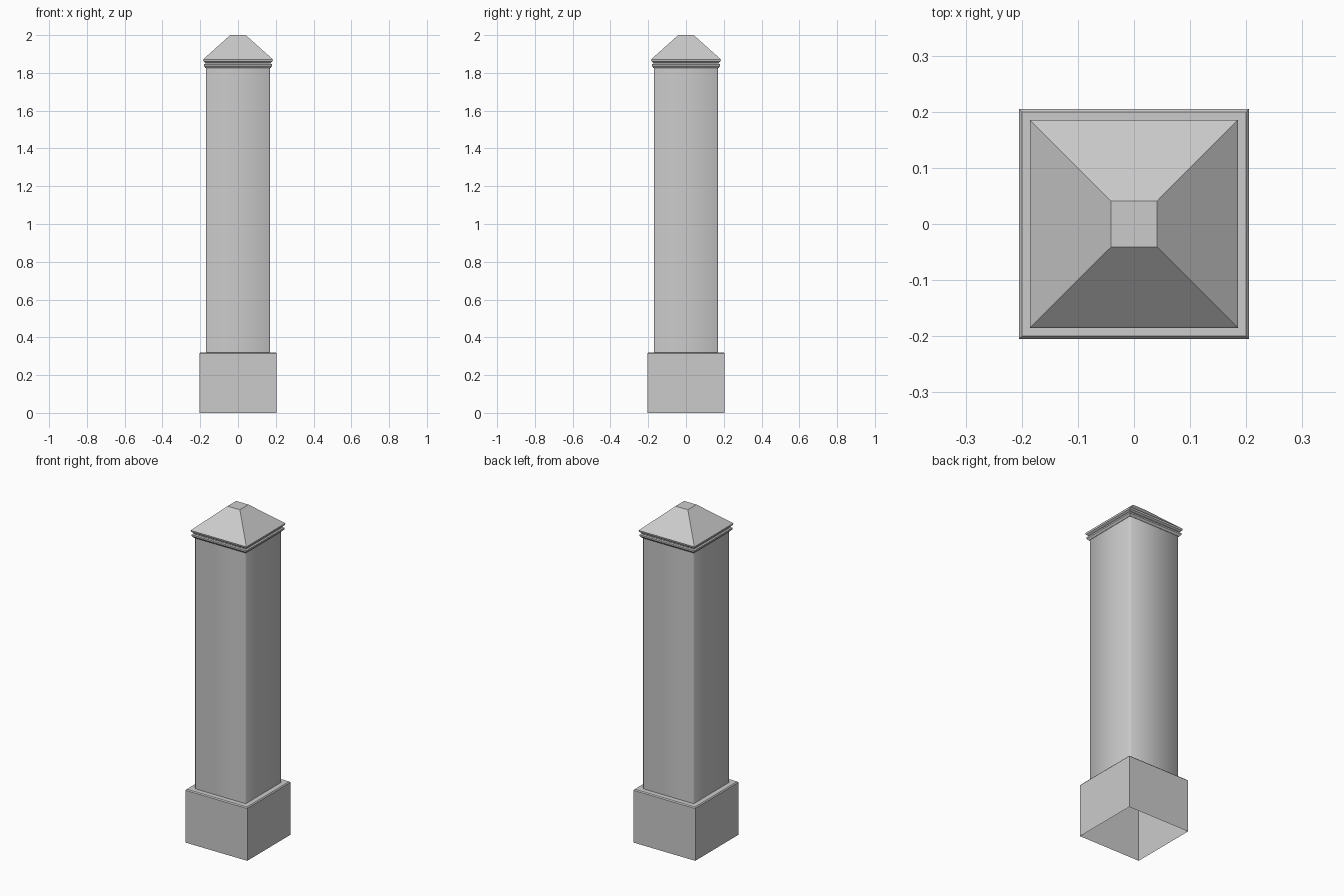
import bpy
import bmesh
import math

if "Cube" in bpy.data.objects:
    bpy.data.objects.remove(bpy.data.objects["Cube"])


def square_ring(bm, half, z, chamfer=0.0):
    """One square cross-section, optionally with cut corners."""
    verts = []
    for i in range(4):
        a = i * math.pi / 2
        c, s = round(math.cos(a)), round(math.sin(a))
        pts = [(half, half)]
        if chamfer:
            pts = [(half, half - chamfer), (half - chamfer, half)]
        for x, y in pts:
            verts.append(bm.verts.new((x * c - y * s, x * s + y * c, z)))
    return verts


def loft(name, profile, chamfer=0.0, cap_top=False, smooth=False):
    """Stack square sections given as (half width, height)."""
    bm = bmesh.new()
    rings = [square_ring(bm, h, z, chamfer) for h, z in profile]
    for lo, hi in zip(rings, rings[1:]):
        n = len(lo)
        for i in range(n):
            j = (i + 1) % n
            bm.faces.new((lo[i], lo[j], hi[j], hi[i]))
    if cap_top:
        bm.faces.new(rings[-1])
    mesh = bpy.data.meshes.new(name)
    bm.to_mesh(mesh)
    bm.free()
    obj = bpy.data.objects.new(name, mesh)
    bpy.context.collection.objects.link(obj)
    if smooth:
        bpy.context.view_layer.objects.active = obj
        obj.select_set(True)
        bpy.ops.object.shade_smooth_by_angle(angle=math.radians(50))
        obj.select_set(False)
    return obj


# Plinth: open underneath, small bevel at the top edge, ledge up to the shaft
loft("plinth", [(0.205, 0), (0.205, 0.314), (0.2, 0.32), (0.168, 0.32)])

# Shaft with chamfered corners
loft("shaft", [(0.17, 0.32), (0.17, 1.83)], chamfer=0.007, smooth=True)

# Cap: two thin moulded ledges with a groove, then a truncated pyramid
loft("cap", [(0.166, 1.825), (0.172, 1.825), (0.181, 1.836), (0.181, 1.845),
             (0.173, 1.848), (0.173, 1.854), (0.183, 1.861), (0.185, 1.871),
             (0.183, 1.873), (0.041, 2.0)], cap_top=True)
